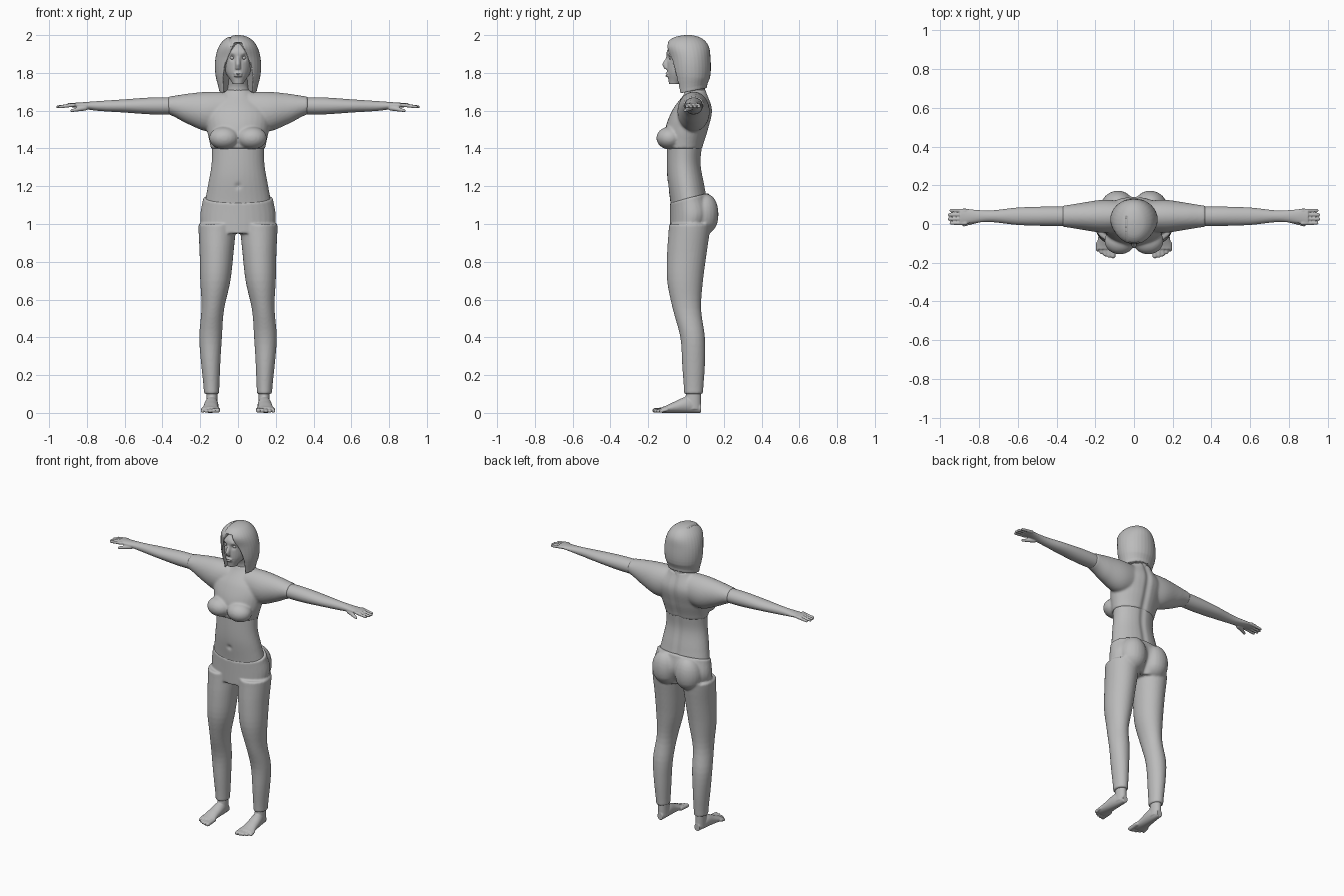
import bpy
import bmesh
from math import cos, sin, pi, exp
from mathutils import Matrix, Vector

default_cube = bpy.data.objects.get("Cube")
if default_cube:
    bpy.data.objects.remove(default_cube, do_unlink=True)

grey = bpy.data.materials.new("plain_grey")
grey.use_nodes = True
grey.diffuse_color = (.5, .5, .5, 1)
for node in grey.node_tree.nodes:
    if node.type == "BSDF_PRINCIPLED":
        node.inputs["Base Color"].default_value = grey.diffuse_color


def curve(values, t):
    """Smooth curve through evenly spaced values; a single number stays constant."""
    if not isinstance(values, tuple):
        return values
    last = len(values) - 1
    index = min(int(t * last), last - 1)
    f = t * last - index
    a, b, c, d = (values[min(max(index + k, 0), last)] for k in (-1, 0, 1, 2))
    return b + f / 2 * (c - a + f * (2 * a - 5 * b + 4 * c - d + f * (3 * (b - c) + d - a)))


def loft(bm, axis, start, end, half, low, high, centre=0, side=1, domed=False):
    """Closed elliptical loft along an axis, shaped by profile curves."""
    loops, steps, sides = [], 24, 32
    for step in range(steps + 1):
        t = step / steps
        pos = start + (end - start) * (sin(t * pi / 2) if domed else t)
        width, mid = curve(half, t), curve(centre, t)
        bottom, top = curve(low, t), curve(high, t)
        loop = []
        for k in range(sides):
            angle = 2 * pi * k / sides
            u = mid + width * cos(angle)
            v = (bottom + top + (top - bottom) * sin(angle)) / 2
            x, y, z = {"x": (pos, u, v), "y": (u, pos, v), "z": (u, v, pos)}[axis]
            loop.append(bm.verts.new((x * side, y, z)))
        loops.append(loop)
    for lower, upper in zip(loops, loops[1:]):
        for k in range(sides):
            bm.faces.new((lower[k - 1], lower[k], upper[k], upper[k - 1]))
    bm.faces.new(loops[0])
    bm.faces.new(loops[-1])


def ball(bm, centre, radii):
    matrix = Matrix.Translation(centre) @ Matrix.Diagonal((*radii, 1))
    bmesh.ops.create_uvsphere(bm, u_segments=24, v_segments=16, radius=1, matrix=matrix)


def capsule(bm, start, end, start_radius, end_radius):
    start, end = Vector(start), Vector(end)
    line = end - start
    turn = line.to_track_quat("Z", "Y").to_matrix().to_4x4()
    bmesh.ops.create_cone(bm, cap_ends=True, segments=16, radius1=start_radius, radius2=end_radius,
                          depth=line.length, matrix=Matrix.Translation((start + end) / 2) @ turn)
    ball(bm, start, [start_radius] * 3)
    ball(bm, end, [end_radius] * 3)


def make_object(name, bm):
    bmesh.ops.recalc_face_normals(bm, faces=bm.faces)
    mesh = bpy.data.meshes.new(name)
    bm.to_mesh(mesh)
    bm.free()
    obj = bpy.data.objects.new(name, mesh)
    bpy.context.collection.objects.link(obj)
    mesh.materials.append(grey)
    mesh.shade_smooth()
    return obj


def finish(name, bm, voxel=.004, smoothing=3, sculpt=None, cutter=None):
    """Fuse the shapes into one skin, relax it, then nudge vertices by a rule."""
    obj = make_object(name, bm)
    if cutter:
        cut = obj.modifiers.new("cut", "BOOLEAN")
        cut.operation, cut.solver, cut.object = "DIFFERENCE", "EXACT", cutter
    fuse = obj.modifiers.new("fuse", "REMESH")
    fuse.mode, fuse.voxel_size = "VOXEL", voxel
    relax = obj.modifiers.new("relax", "SMOOTH")
    relax.factor, relax.iterations = .5, smoothing
    graph = bpy.context.evaluated_depsgraph_get()
    mesh = bpy.data.meshes.new_from_object(obj.evaluated_get(graph))
    obj.modifiers.clear()
    obj.data = mesh
    mesh.name = name
    mesh.materials.clear()
    mesh.materials.append(grey)
    if sculpt:
        for vert in mesh.vertices:
            sculpt(vert.co)
    mesh.shade_smooth()


def bump(co, centre, size):
    """Soft round falloff about a point."""
    return exp(-(co - Vector(centre)).length_squared / size ** 2)


def groove(distance, width):
    """Soft falloff about a line."""
    return exp(-(distance / width) ** 2)


# Trousers: hips, buttocks and both legs, with a tilted waistband
def shape_trousers(co):
    rise = min(max((co.z - 1) * 8, 0), 1)
    co.z += rise * (co.y - .02) / 4
    if co.y > .08 and co.z > .9:
        co.y -= .02 * groove(co.x, .02) * (1 - rise)


bm = bmesh.new()
loft(bm, "z", .95, 1.14, half=(.19, .2, .185), low=-.085, high=(.11, .15, .12))
for side in (1, -1):
    ball(bm, (side * .083, .085, 1.04), (.09, .087, .1))
    loft(bm, "z", 1, .1, half=(.1, .09, .08, .06, .06, .05, .04),
         low=(-.09, -.1, -.1, -.07, -.03, -.02, -.01),
         high=(.13, .11, .09, .08, .1, .1, .09), centre=(.11, .12, .145, .14), side=side)
finish("trousers", bm, voxel=.007, sculpt=shape_trousers)


# Bare waist with a navel and a spine line
def shape_waist(co):
    if co.y < 0:
        co.y += .01 * bump(co, (0, -.1, 1.2), .015)
    else:
        co.y -= .008 * groove(co.x, .02)


bm = bmesh.new()
loft(bm, "z", 1.08, 1.44, half=(.18, .16, .14, .14), low=(-.08, -.1, -.1), high=(.12, .1, .08, .09))
finish("waist", bm, voxel=.007, sculpt=shape_waist)


# Short top: chest, bust and sleeves
def shape_top(co):
    if co.y > .06:
        co.y -= .01 * groove(co.x, .02)


bm = bmesh.new()
loft(bm, "z", 1.4, 1.71, half=(.145, .165, .17, .07), low=(-.11, -.11, -.07, 0), high=(.09, .12, .14, .11))
for side in (1, -1):
    ball(bm, (side * .073, -.087, 1.455), (.08, .07, .06))
    loft(bm, "x", .06, .37, half=(.08, .085, .07, .055), low=(1.5, 1.49, 1.53, 1.58),
         high=(1.7, 1.7, 1.69, 1.675), centre=.04, side=side)
finish("short_top", bm, voxel=.007, smoothing=6, sculpt=shape_top)

for side, label in ((1, "left"), (-1, "right")):
    # Arm, hand and fingers
    bm = bmesh.new()
    loft(bm, "x", .3, .9, half=(.05, .05, .045, .03, .04), low=(1.58, 1.58, 1.59, 1.6, 1.62),
         high=(1.67, 1.67, 1.66, 1.65, 1.64), centre=.04, side=side)
    for finger in range(4):
        y = .07 - .022 * finger
        tip = .96 - .01 * abs(finger - 1.5)
        capsule(bm, (side * .87, y, 1.63), (side * tip, y, 1.62), .01, .008)
    capsule(bm, (side * .81, .02, 1.615), (side * .88, -.005, 1.6), .015, .008)
    finish(label + "_arm", bm)

    # Foot, ankle and toes
    bm = bmesh.new()
    loft(bm, "z", .02, .15, half=.03, low=(-.01, .005), high=.08, centre=.138, side=side)
    loft(bm, "y", .08, -.13, half=(.02, .035, .04, .048), low=0, high=(.05, .085, .06, .03),
         centre=(.137, .147), side=side)
    for toe in range(5):
        radius = .013 - .001 * toe
        x = side * (.108 + .02 * toe)
        capsule(bm, (x, -.1, .018), (x, -.165 + .002 * toe ** 2, radius), radius, radius)
    finish(label + "_foot", bm)


# Head and neck with nose, lips and eye sockets
def shape_face(co):
    if co.y < 0:
        for side in (1, -1):
            co.y += .012 * bump(co, (side * .03, -.093, 1.88), .015)
            co.y -= .004 * bump(co, (side * .03, -.093, 1.905), .012)
        co.y += .006 * groove(co.z - 1.79, .003) * groove(co.x, .02)


bm = bmesh.new()
loft(bm, "z", 1.74, 1.98, half=(.028, .065, .075, .075, .03), low=(-.09, -.1, -.1, -.1, -.05),
     high=(-.03, .08, .1, .1, .05))
loft(bm, "z", 1.9, 1.82, half=(.01, .015), low=(-.1, -.11, -.125, -.115), high=-.08)
loft(bm, "z", 1.65, 1.8, half=(.08, .055, .05), low=(0, 0, -.03), high=(.11, .1, .09))
for z in (1.784, 1.796):
    ball(bm, (0, -.098, z), (.023, .011, .006))
finish("head", bm, sculpt=shape_face)

bm = bmesh.new()
for side in (1, -1):
    ball(bm, (side * .03, -.077, 1.88), (.013, .013, .011))
make_object("eyes", bm)


# Bobbed hair with a side parting, hollowed for the face
def shape_hair(co):
    if co.z < 1.77:
        co.z += (co.y - .01) / 5 * min((1.77 - co.z) * 20, 1)
    if co.z > 1.94 and co.y < .04:
        co.z -= .007 * groove(co.x + .04, .005)


bm = bmesh.new()
loft(bm, "z", 1.6, 1.96, half=(.08, .08, .08, .03), low=-.25, high=(.08, .08, 0, -.07))
hollow = make_object("hair_hollow", bm)
hollow.hide_render = True
bm = bmesh.new()
loft(bm, "z", 1.7, 2, half=(.1, .12, .12, .1, .06, .01), low=(-.06, -.08, -.09, -.105, -.07, 0),
     high=(.11, .13, .13, .12, .08, .02), domed=True)
finish("hair", bm, sculpt=shape_hair, cutter=hollow)
bpy.data.objects.remove(hollow, do_unlink=True)
